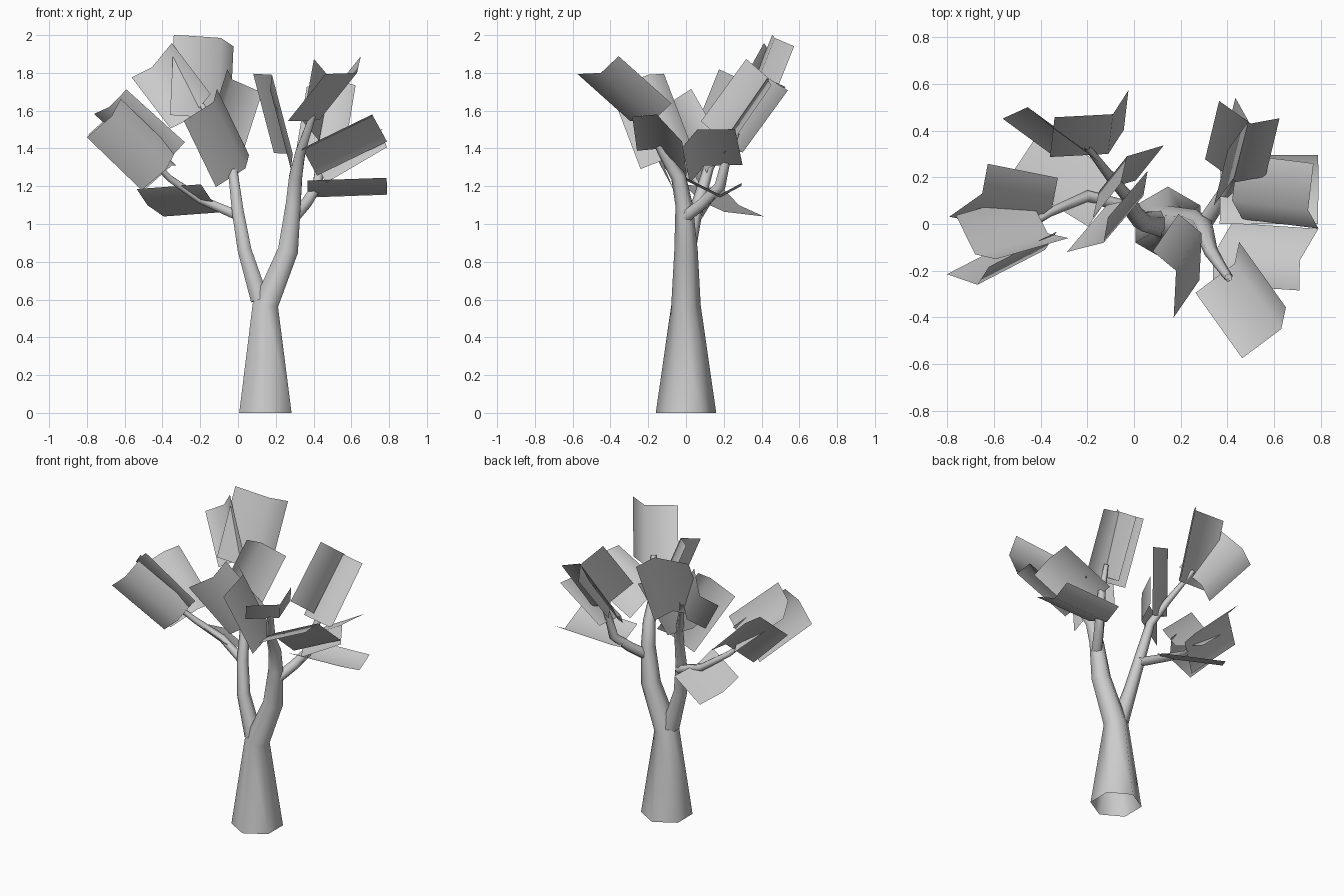
import bpy, math
from mathutils import Vector, Matrix

SIDES = 6


def make_object(name, verts, faces):
    mesh = bpy.data.meshes.new(name)
    mesh.from_pydata(verts, [], faces)
    mesh.shade_smooth()
    obj = bpy.data.objects.new(name, mesh)
    bpy.context.collection.objects.link(obj)
    return obj


def limb(name, path):
    """Tapered six-sided tube through (x, y, z, radius) points, open ended."""
    pts = [Vector(p[:3]) for p in path]
    verts, faces = [], []
    for i, p in enumerate(pts):
        t = (pts[min(i + 1, len(pts) - 1)] - pts[max(i - 1, 0)]).normalized()
        if i == 0 and p.z == 0:
            t = Vector((0, 0, 1))
        u = Vector((0, 1, 0))
        u = (u - t * u.dot(t)).normalized()
        v = u.cross(t)
        for k in range(SIDES):
            a = math.tau * k / SIDES
            verts.append(p + (u * math.cos(a) + v * math.sin(a)) * path[i][3])
    for i in range(len(pts) - 1):
        for k in range(SIDES):
            a, b = i * SIDES + k, i * SIDES + (k + 1) % SIDES
            faces.append((a, a + SIDES, b + SIDES, b))
    return make_object(name, verts, faces)


def leaf(name, base, tip, wing, fold=125, narrow=0.13):
    """Folded card: wide wing and narrow wing meeting along a spine."""
    b, t, w = Vector(base), Vector(tip), Vector(wing)
    d = (t - b).normalized()
    size = w.length
    w = (w - d * w.dot(d)).normalized()
    n = Matrix.Rotation(math.radians(-fold), 3, d) @ w * narrow
    w = w * size
    return make_object(name, [b, t, t + w, b + w, t + n, b + n],
                       [(0, 1, 2, 3), (0, 5, 4, 1)])


# Trunk running into the right limb
limb("trunk", [(.145, 0, 0, .16), (.145, 0, .57, .078), (.265, 0, .86, .062),
               (.292, -.01, 1.1, .046), (.305, -.04, 1.25, .04),
               (.33, -.12, 1.38, .03), (.405, -.23, 1.6, .018)])
# Left limb and the side branches
limb("left_limb", [(.115, 0, .6, .055), (.035, .01, .86, .042),
                   (.0, .05, 1.06, .036), (-.03, .12, 1.3, .028),
                   (-.1, .2, 1.45, .022), (-.2, .33, 1.65, .014)])
limb("left_branch", [(.01, .06, 1.04, .03), (-.2, .12, 1.13, .025),
                     (-.36, .05, 1.24, .02), (-.48, -.03, 1.36, .013)])
limb("right_branch", [(.3, .0, 1.04, .036), (.36, .09, 1.11, .034),
                      (.42, .18, 1.2, .03), (.435, .21, 1.33, .024),
                      (.45, .27, 1.48, .014)])

# Leaves on the left limb and branch: base, tip, wide wing (and fold angle)
left = [
    ((-.11, .30, 1.56), (-.09, .47, 1.985), (-.25, -.02, 0)),
    ((-.25, .35, 1.56), (-.455, .50, 1.83), (.095, -.08, .14)),
    ((-.15, .14, 1.39), (-.03, .29, 1.765), (.16, .05, -.06)),
    ((.04, .12, 1.295), (-.13, -.08, 1.645), (-.165, -.05, -.08)),
    ((-.35, .07, 1.31), (-.65, .13, 1.60), (-.135, -.10, -.13)),
    ((-.38, -.11, 1.29), (-.67, -.26, 1.57), (-.12, .05, -.12)),
    ((-.37, -.04, 1.34), (-.68, -.13, 1.62), (-.10, .16, -.02)),
    ((-.14, .07, 1.125), (-.48, .28, 1.10), (.09, .13, -.06), 160),
]
# Leaves on the right limb and branch
right = [
    ((.29, -.04, 1.37), (.18, -.20, 1.79), (-.01, -.20, -.08)),
    ((.43, -.17, 1.55), (.63, -.45, 1.80), (-.17, -.12, -.01)),
    ((.34, -.13, 1.40), (.71, -.155, 1.58), (.065, .135, -.15)),
    ((.37, .18, 1.14), (.79, .18, 1.155), (0, -.18, .09)),
    ((.42, .10, 1.31), (.745, .06, 1.50), (.02, .20, 0)),
    ((.43, .20, 1.44), (.49, .44, 1.77), (-.09, -.13, .09)),
    ((.44, .18, 1.41), (.50, .43, 1.77), (-.135, .10, -.04)),
]
for side, leaves in (("left", left), ("right", right)):
    for i, spec in enumerate(leaves, 1):
        leaf(f"{side}_leaf_{i}", *spec)
